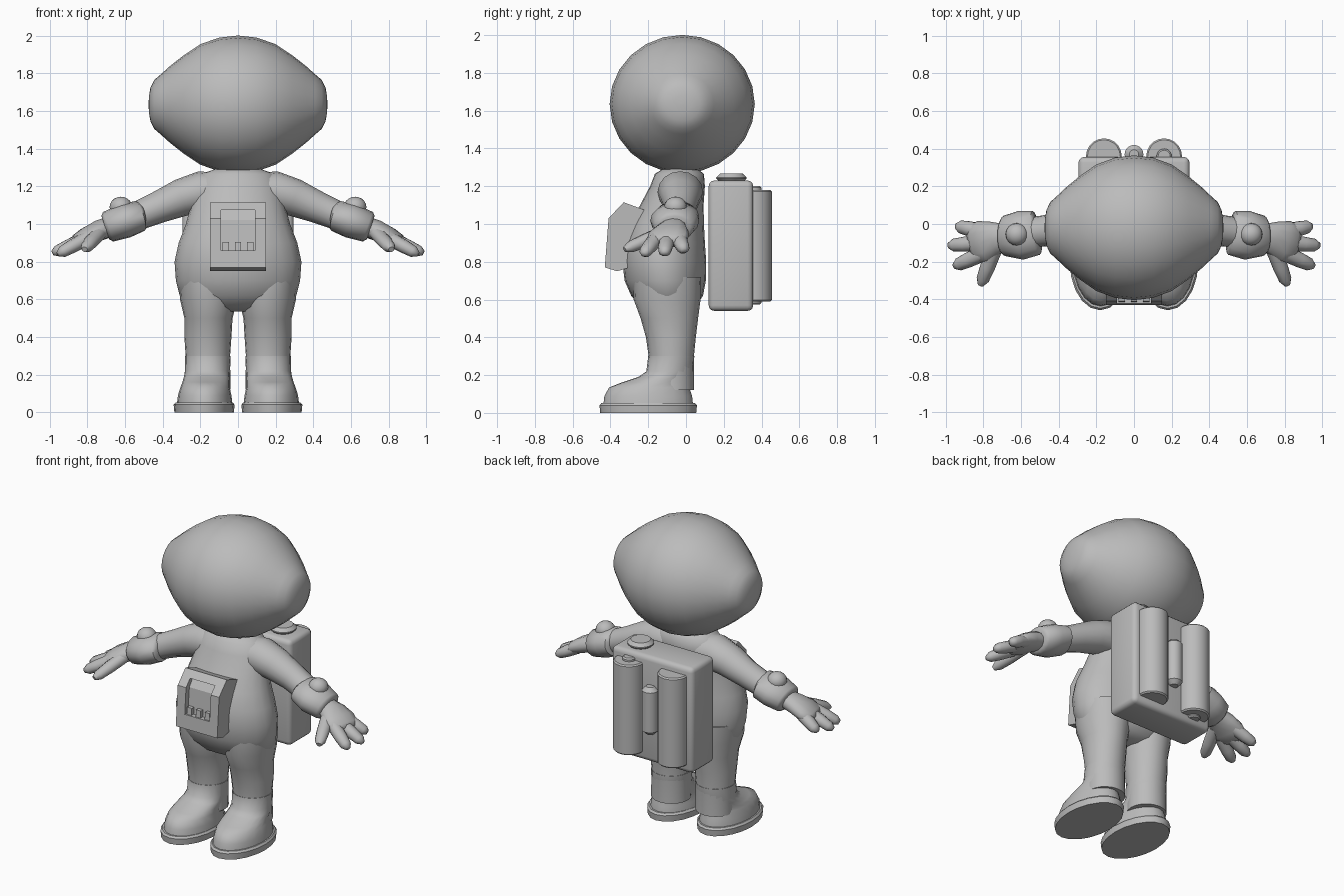
import bpy, bmesh, math
from mathutils import Vector, Matrix

if "Cube" in bpy.data.objects:
    bpy.data.objects.remove(bpy.data.objects["Cube"])

suit = bpy.data.materials.new("suit_grey")
suit.diffuse_color = (0.5, 0.5, 0.5, 1)
suit.use_nodes = True
suit.node_tree.nodes["Principled BSDF"].inputs["Base Color"].default_value = suit.diffuse_color


def finish(name, bm, mirror=False, angle=40):
    bmesh.ops.recalc_face_normals(bm, faces=bm.faces)
    me = bpy.data.meshes.new(name)
    bm.to_mesh(me)
    bm.free()
    ob = bpy.data.objects.new(name, me)
    bpy.context.collection.objects.link(ob)
    me.materials.append(suit)
    bpy.ops.object.select_all(action='DESELECT')
    ob.select_set(True)
    bpy.context.view_layer.objects.active = ob
    bpy.ops.object.shade_smooth_by_angle(angle=math.radians(angle))
    if mirror:
        ob.modifiers.new("mirror", 'MIRROR')
    return ob


def add_loft(bm, rings, seg=16, axis=None):
    """Skin elliptical rings (centre, half_width, half_height) along a path."""
    pts = [Vector(r[0]) for r in rings]
    loops = []
    for i, (_, a, b) in enumerate(rings):
        t = Vector(axis) if axis else pts[min(i + 1, len(pts) - 1)] - pts[max(i - 1, 0)]
        t.normalize()
        ref = Vector((0, 1, 0)) if abs(t.z) > 0.9 else Vector((0, 0, 1))
        u = ref.cross(t).normalized()
        v = t.cross(u)
        loops.append([bm.verts.new(pts[i] + u * a * math.cos(k * math.tau / seg)
                                   + v * b * math.sin(k * math.tau / seg)) for k in range(seg)])
    for p, q in zip(loops, loops[1:]):
        for k in range(seg):
            n = (k + 1) % seg
            bm.faces.new((p[k], p[n], q[n], q[k]))
    bm.faces.new(loops[0])
    bm.faces.new(loops[-1])


def loft(name, rings, seg=16, axis=None, mirror=False, angle=40):
    bm = bmesh.new()
    add_loft(bm, rings, seg, axis)
    return finish(name, bm, mirror, angle)


def prism(name, profile, half):
    """Extrude a (y, z) profile across x."""
    bm = bmesh.new()
    f = bm.faces.new([bm.verts.new((-half, y, z)) for y, z in profile])
    r = bmesh.ops.extrude_face_region(bm, geom=[f])
    bmesh.ops.translate(bm, vec=(2 * half, 0, 0),
                        verts=[v for v in r["geom"] if isinstance(v, bmesh.types.BMVert)])
    return finish(name, bm, angle=20)


def dome(name, loc, size, mirror=False):
    bm = bmesh.new()
    bmesh.ops.create_uvsphere(bm, u_segments=16, v_segments=10, radius=1,
                              matrix=Matrix.Translation(loc) @ Matrix.Diagonal((*size, 1)))
    return finish(name, bm, mirror)


def tank(name, x, y, r, z0, z1, edge):
    return loft(name, [((x, y, z0), r - edge, r - edge), ((x, y, z0 + edge), r, r),
                       ((x, y, z1 - edge), r, r), ((x, y, z1), r - edge, r - edge)], 20)


Z, X = (0, 0, 1), (1, 0, 0)

# Helmet with ear bulges, lofted sideways
half = [(0.1, 0.355), (0.2, 0.32), (0.29, 0.26), (0.36, 0.205), (0.41, 0.16),
        (0.445, 0.13), (0.465, 0.09), (0.473, 0.045), (0.475, 0.005)]
shape = [(-x, r) for x, r in reversed(half)] + [(0, 0.366)] + half
loft("helmet", [((x, -0.02, 1.635), r * 1.05, r) for x, r in shape], 24, X, angle=60)

# Torso
torso = [(0.535, -0.09, 0.13, 0.08), (0.56, -0.09, 0.25, 0.14), (0.62, -0.1, 0.31, 0.19),
         (0.7, -0.11, 0.33, 0.215), (0.8, -0.115, 0.337, 0.222), (0.9, -0.115, 0.315, 0.215),
         (1.0, -0.1, 0.277, 0.195), (1.1, -0.075, 0.25, 0.168), (1.2, -0.045, 0.228, 0.145),
         (1.265, -0.035, 0.195, 0.13), (1.3, -0.03, 0.1, 0.08)]
loft("torso", [((0, y, z), a, b) for z, y, a, b in torso], 24, Z, angle=70)

# Legs
leg = [(0.72, 0.165, -0.1, 0.15, 0.18), (0.6, 0.156, -0.1, 0.152, 0.177),
       (0.5, 0.157, -0.088, 0.128, 0.152), (0.4, 0.16, -0.08, 0.125, 0.132),
       (0.3, 0.16, -0.078, 0.118, 0.12), (0.12, 0.16, -0.075, 0.12, 0.118)]
loft("leg", [((x, y, z), a, b) for z, x, y, a, b in leg], 20, Z, True, 60)

# Boots and soles
boot = [(0.04, 0.177, -0.2, 0.148, 0.238), (0.09, 0.177, -0.2, 0.142, 0.232),
        (0.135, 0.175, -0.195, 0.13, 0.212), (0.16, 0.17, -0.165, 0.125, 0.178),
        (0.19, 0.165, -0.11, 0.122, 0.142), (0.22, 0.162, -0.085, 0.12, 0.125),
        (0.3, 0.16, -0.078, 0.121, 0.122)]
loft("boot", [((x, y, z), a, b) for z, x, y, a, b in boot], 20, Z, True, 70)
loft("sole", [((0.18, -0.2, z), a, a + 0.096) for z, a in
              ((0, 0.158), (0.04, 0.162), (0.052, 0.152))], 20, Z, True)

# Arms, cuffs and cuff buttons
loft("arm", [((0.06, -0.03, 1.165), 0.11, 0.105), ((0.2, -0.03, 1.17), 0.12, 0.11),
             ((0.3, -0.03, 1.14), 0.105, 0.1), ((0.42, -0.03, 1.09), 0.085, 0.085),
             ((0.55, -0.045, 1.035), 0.08, 0.075)], 16, mirror=True, angle=60)
loft("cuff", [((0.51, -0.045, 1.045), 0.095, 0.065), ((0.52, -0.047, 1.043), 0.118, 0.083),
              ((0.6, -0.06, 1.017), 0.13, 0.092), ((0.69, -0.063, 0.985), 0.107, 0.083),
              ((0.705, -0.063, 0.98), 0.085, 0.065)], 16, mirror=True, angle=50)
dome("cuff_button", (0.622, -0.055, 1.09), (0.06, 0.06, 0.055), True)

# Hands with three fingers and a thumb
bm = bmesh.new()
add_loft(bm, [((0.68, -0.063, 0.985), 0.065, 0.055), ((0.74, -0.075, 0.965), 0.09, 0.055),
              ((0.8, -0.095, 0.935), 0.115, 0.05), ((0.85, -0.105, 0.91), 0.105, 0.04),
              ((0.87, -0.11, 0.9), 0.07, 0.025)], 12)
fingers = [((0.81, -0.04, 0.93), (0.945, -0.01, 0.86)), ((0.82, -0.1, 0.92), (0.985, -0.115, 0.845)),
           ((0.81, -0.16, 0.92), (0.955, -0.225, 0.84)), ((0.74, -0.13, 0.95), (0.815, -0.325, 0.865))]
for base, tip in fingers:
    p, q = Vector(base), Vector(tip)
    add_loft(bm, [(p.lerp(q, t), r, r * 0.9) for t, r in
                  ((0, 0.042), (0.5, 0.04), (0.85, 0.034), (1, 0.016))], 10)
finish("hand", bm, True, 60)

# Chest control box with a recessed panel and switches
box = prism("chest_box", [(-0.33, 1.115), (-0.41, 1.03), (-0.43, 0.77), (-0.365, 0.75),
                          (-0.2, 0.8), (-0.18, 1.06)], 0.15)
cutter = prism("panel_cutter", [(-0.5, 0.86), (-0.39, 0.86), (-0.375, 1.02),
                                (-0.335, 1.075), (-0.5, 1.075)], 0.09)
cutter.hide_render = True
cutter.hide_set(True)
cut = box.modifiers.new("recess", 'BOOLEAN')
cut.object = cutter
cut.solver = 'EXACT'
for i, x in enumerate((-0.065, 0, 0.065)):
    sw = prism(f"switch_{i}", [(-0.415, 0.85), (-0.41, 0.905), (-0.38, 0.905), (-0.38, 0.85)], 0.017)
    sw.location.x = x

# Backpack with rounded edges
bm = bmesh.new()
bmesh.ops.create_cube(bm, size=1, matrix=Matrix.Translation((0, 0.238, 0.885))
                      @ Matrix.Diagonal((0.59, 0.236, 0.69, 1)))
bmesh.ops.bevel(bm, geom=bm.edges[:], offset=0.03, segments=3, profile=0.5, affect='EDGES')
finish("backpack", bm)

# Tanks, caps and nozzles
for side, x in (("left", -0.16), ("right", 0.16)):
    tank("tank_" + side, x, 0.36, 0.095, 0.59, 1.18, 0.008)
tank("centre_tank", 0, 0.37, 0.05, 0.74, 1.05, 0.025)
tank("top_nozzle", 0.16, 0.36, 0.04, 1.17, 1.2, 0.008)
tank("bottom_nozzle", -0.16, 0.36, 0.04, 0.575, 0.6, 0.008)
tank("backpack_cap", 0.16, 0.24, 0.08, 1.22, 1.267, 0.02)
